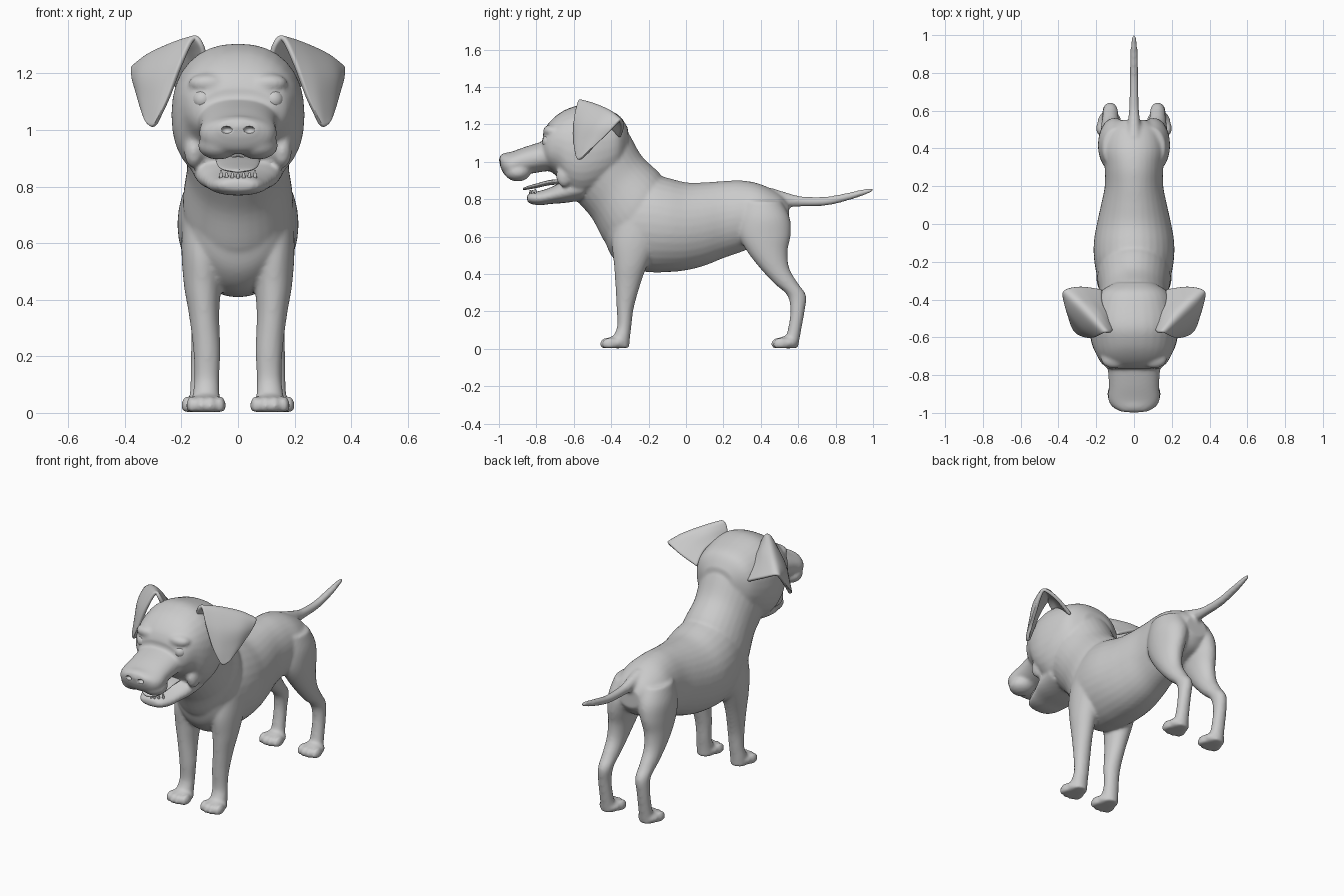
import bpy, bmesh, math
from mathutils import Vector, Matrix

if "Cube" in bpy.data.objects:
    bpy.data.objects.remove(bpy.data.objects["Cube"])

coat = bpy.data.materials.new("grey coat")
coat.diffuse_color = (0.6, 0.6, 0.6, 1)
coat.use_nodes = True
coat.node_tree.nodes["Principled BSDF"].inputs["Base Color"].default_value = coat.diffuse_color


def spline(rows, steps):
    """Smooth curve through rows of numbers."""
    out = []
    for i in range(len(rows) - 1):
        a, b = rows[max(i - 1, 0)], rows[i]
        c, d = rows[i + 1], rows[min(i + 2, len(rows) - 1)]
        for k in range(steps):
            t = k / steps
            out.append([0.5 * (2 * q + (r - p) * t + (2 * p - 5 * q + 4 * r - s) * t * t
                               + (3 * q - p - 3 * r + s) * t ** 3)
                        for p, q, r, s in zip(a, b, c, d)])
    out.append(list(rows[-1]))
    return out


def loft(bm, rows, normal, power=1.0, sides=32):
    """Tube through rows of (x, y, z, half width, half depth along normal)."""
    def bend(v):
        return math.copysign(abs(v) ** power, v)
    n = Vector(normal).normalized()
    rings = []
    for x, y, z, rx, rn in spline(rows, 5):
        ring = []
        for k in range(sides):
            a = 2 * math.pi * k / sides
            p = Vector((x + rx * bend(math.cos(a)), y, z)) + n * rn * bend(math.sin(a))
            p.z = max(p.z, 0.003)
            ring.append(bm.verts.new(p))
        rings.append(ring)
    faces = [bm.faces.new(rings[0]), bm.faces.new(rings[-1])]
    for r, s in zip(rings, rings[1:]):
        for k in range(sides):
            j = (k + 1) % sides
            faces.append(bm.faces.new((r[k], r[j], s[j], s[k])))
    bmesh.ops.recalc_face_normals(bm, faces=faces)


def along(bm, rows, power=1.0):
    """Upright slices of (y, top, bottom, half width)."""
    loft(bm, [(0, y, (t + b) / 2, w, (t - b) / 2) for y, t, b, w in rows], (0, 0, 1), power)


def ball(bm, centre, radii):
    m = Matrix.Translation(centre) @ Matrix.Diagonal((*radii, 1))
    made = bmesh.ops.create_uvsphere(bm, u_segments=24, v_segments=16, radius=1, matrix=m)
    for v in made["verts"]:
        v.co.z = max(v.co.z, 0.003)


def finish(bm, name):
    me = bpy.data.meshes.new(name)
    bm.to_mesh(me)
    bm.free()
    me.polygons.foreach_set("use_smooth", [True] * len(me.polygons))
    me.materials.append(coat)
    ob = bpy.data.objects.new(name, me)
    bpy.context.collection.objects.link(ob)
    return ob


bm = bmesh.new()
# torso
along(bm, [(-.44, .72, .60, .07), (-.40, .84, .50, .14), (-.32, .92, .43, .185),
           (-.2, .935, .41, .21), (-.1, .915, .41, .213), (0, .89, .42, .197),
           (.1, .89, .445, .175), (.2, .897, .485, .155), (.3, .90, .52, .155),
           (.4, .88, .56, .16), (.5, .83, .60, .13), (.55, .78, .66, .07)])
# neck
loft(bm, [(0, -.23, .68, .18, .2), (0, -.28, .745, .195, .235), (0, -.37, .865, .18, .213),
          (0, -.45, .98, .19, .225), (0, -.49, 1.04, .18, .2)], (.63, 0, .78)[::-1] and (0, .63, .78))
# skull
along(bm, [(-.31, 1.18, 1.0, .1), (-.36, 1.25, .92, .18), (-.45, 1.285, .84, .22),
           (-.55, 1.305, .80, .235), (-.63, 1.285, .83, .225), (-.69, 1.25, .92, .2),
           (-.74, 1.20, .96, .17), (-.765, 1.15, 1.0, .13)], .88)
# muzzle
along(bm, [(-.6, 1.13, .97, .17), (-.7, 1.13, .955, .155), (-.78, 1.105, .945, .138),
           (-.86, 1.08, .93, .134), (-.93, 1.055, .915, .136), (-.97, 1.045, .93, .112),
           (-.995, 1.035, .98, .065)], .9)
ball(bm, (0, -.955, 1.01), (.09, .045, .04))
# lower jaw
along(bm, [(-.55, .94, .795, .165), (-.65, .90, .78, .15), (-.72, .865, .775, .125),
           (-.78, .845, .768, .105), (-.83, .835, .775, .08), (-.85, .82, .79, .05)], .9)
# tail
loft(bm, [(0, .46, .80, .05, .06), (0, .54, .795, .033, .04), (0, .62, .788, .026, .027),
          (0, .75, .79, .023, .024), (0, .87, .815, .021, .021), (0, .96, .84, .016, .016),
          (0, 1.0, .85, .009, .009)], (0, 0, 1))

for s in (-1, 1):
    # lips, brows and mouth corners
    ball(bm, (s * .07, -.90, .945), (.072, .07, .05))
    ball(bm, (s * .105, -.715, 1.165), (.07, .05, .035))
    ball(bm, (s * .155, -.65, .925), (.035, .045, .06))
    # front leg
    loft(bm, [(s * .125, -.23, .74, .07, .13), (s * .125, -.27, .58, .075, .125),
              (s * .125, -.295, .45, .066, .09), (s * .12, -.31, .35, .054, .068),
              (s * .11, -.325, .22, .048, .046), (s * .11, -.33, .12, .044, .038),
              (s * .113, -.345, .06, .048, .046), (s * .113, -.35, .005, .048, .046)], (0, 1, 0))
    # hind leg
    loft(bm, [(s * .085, .40, .79, .08, .11), (s * .095, .415, .70, .093, .14),
              (s * .11, .42, .61, .08, .14), (s * .12, .435, .52, .066, .108),
              (s * .125, .475, .43, .054, .078), (s * .125, .535, .35, .046, .064),
              (s * .125, .592, .285, .04, .05), (s * .13, .596, .2, .037, .038),
              (s * .13, .58, .1, .039, .036), (s * .13, .565, .04, .043, .04),
              (s * .13, .56, .005, .043, .04)], (0, 1, 0))
    # paws with four toes each
    for x, y in ((.113, -.375), (.13, .54)):
        ball(bm, (s * x, y, .032), (.064, .062, .036))
        for k in (-1.5, -.5, .5, 1.5):
            ball(bm, (s * x + k * .033, y - .052 + abs(k) * .012, .026), (.0205, .04, .034))

body = finish(bm, "body")
rm = body.modifiers.new("blend", "REMESH")
rm.mode = "VOXEL"
rm.voxel_size = 0.009
rm.use_smooth_shade = True
sm = body.modifiers.new("soften", "SMOOTH")
sm.factor = 0.5
sm.iterations = 8

# nostrils
bm = bmesh.new()
for s in (-1, 1):
    ball(bm, (s * .04, -1.0, 1.0), (.02, .024, .013))
cutter = finish(bm, "nostril_cutter")
cutter.hide_render = True
cutter.hide_viewport = True
cut = body.modifiers.new("nostrils", "BOOLEAN")
cut.operation = "DIFFERENCE"
cut.object = cutter

# eyes with lids
bm = bmesh.new()
for s in (-1, 1):
    ball(bm, (s * .125, -.732, 1.107), (.036, .036, .036))
finish(bm, "eyes")
for s, side in ((-1, "right"), (1, "left")):
    bpy.ops.mesh.primitive_torus_add(major_radius=.037, minor_radius=.008, major_segments=32,
                                     minor_segments=8, location=(s * .125, -.74, 1.107),
                                     rotation=(math.pi / 2, 0, s * .35))
    lid = bpy.context.object
    lid.name = side + "_eyelid"
    lid.data.materials.append(coat)
    bpy.ops.object.shade_smooth()

# tongue
bm = bmesh.new()
loft(bm, [(0, -.62, .895, .08, .014), (0, -.72, .89, .078, .014), (0, -.80, .872, .07, .012),
          (0, -.85, .86, .052, .009), (0, -.872, .855, .02, .005)], (0, 0, 1))
finish(bm, "tongue")

# lower teeth
bm = bmesh.new()
for k in range(-3, 4):
    big = abs(k) == 3
    bmesh.ops.create_cone(bm, cap_ends=True, segments=8, radius1=.009, radius2=.003,
                          depth=.04 if big else .024,
                          matrix=Matrix.Translation((k * .02, -.832 + .003 * k * k, .838)))
finish(bm, "lower_teeth")

# folded ears: rows run from the head, over the fold, down to the tip
rows = [
    [(.11, -.55, 1.23), (.14, -.49, 1.24), (.17, -.42, 1.20), (.17, -.35, 1.13)],
    [(.125, -.575, 1.30), (.19, -.48, 1.285), (.25, -.40, 1.24), (.28, -.335, 1.185)],
    [(.155, -.575, 1.325), (.23, -.50, 1.30), (.31, -.41, 1.265), (.365, -.35, 1.22)],
    [(.20, -.595, 1.23), (.27, -.545, 1.21), (.34, -.46, 1.20), (.37, -.38, 1.19)],
    [(.245, -.595, 1.11), (.285, -.57, 1.10), (.335, -.50, 1.11), (.355, -.43, 1.14)],
    [(.29, -.58, 1.02), (.302, -.572, 1.01), (.317, -.555, 1.02), (.327, -.53, 1.045)],
]
bm = bmesh.new()
across = [spline(r, 5) for r in rows]
columns = [spline(c, 5) for c in zip(*across)]
grid = [[bm.verts.new(p) for p in col] for col in columns] if len(columns[0][0]) == 3 else []
for a, b in zip(grid, grid[1:]):
    for k in range(len(a) - 1):
        bm.faces.new((a[k], a[k + 1], b[k + 1], b[k]))
ears = finish(bm, "ears")
ears.modifiers.new("pair", "MIRROR").use_mirror_merge = False
thick = ears.modifiers.new("thickness", "SOLIDIFY")
thick.thickness = 0.02
thick.offset = 0
ears.modifiers.new("round", "SUBSURF").levels = 1
ears.modifiers["round"].render_levels = 1
